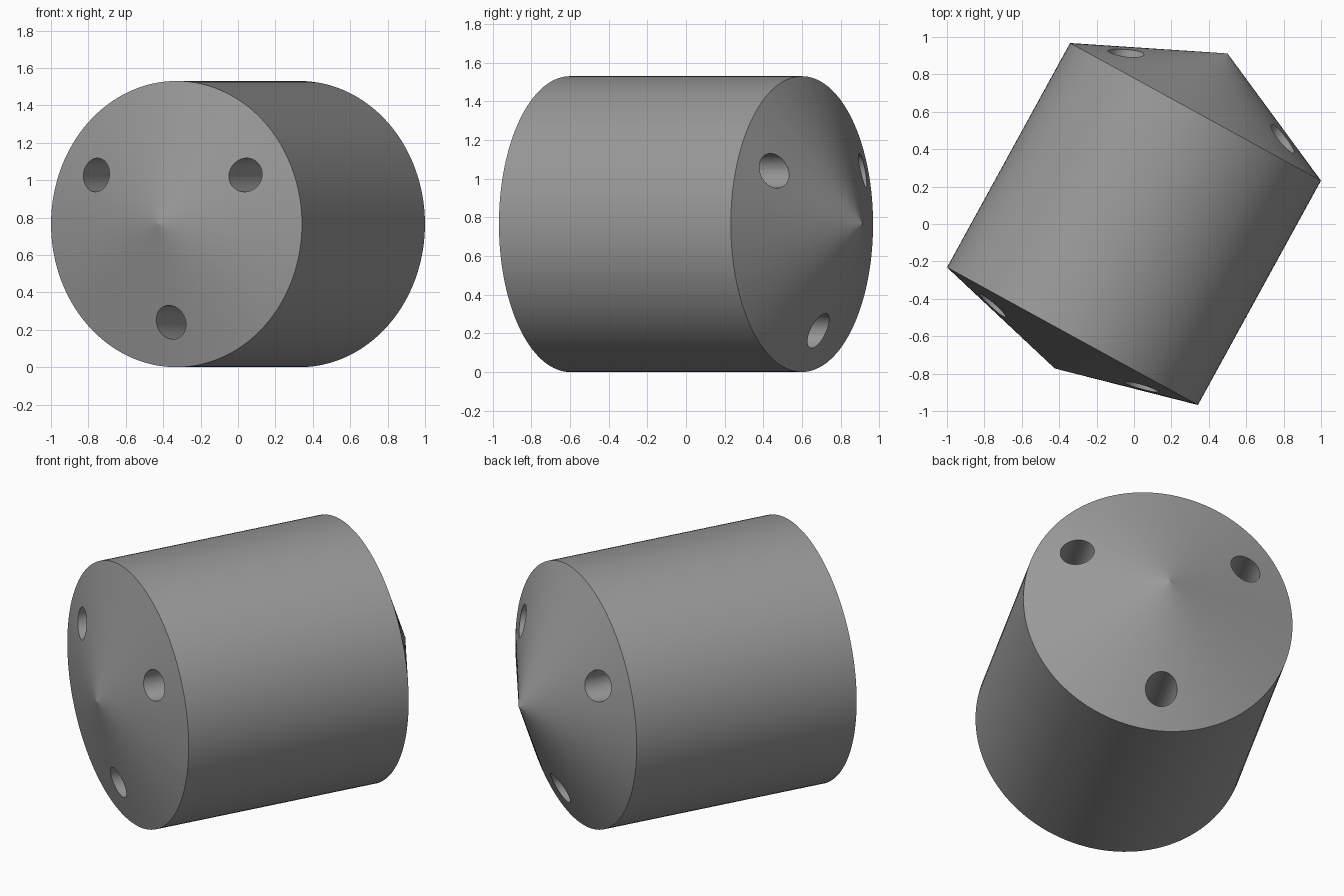
import bpy, math
from mathutils import Vector, Matrix

if "Cube" in bpy.data.objects:
    bpy.data.objects.remove(bpy.data.objects["Cube"])

R, HALF = 0.765, 0.684            # drum radius and half length
FRONT_TIP, BACK_TIP = 0.197, 0.356  # cone heights
SEG = 128
# local z runs along the drum axis, local y is world up, drum lies turned about the vertical
axis = Vector((0.481, 0.877, 0)).normalized()
up = Vector((0, 0, 1))
side = up.cross(axis)
frame = Matrix((side, up, axis)).transposed().to_4x4()
frame.translation = (0, 0, R)

grey = bpy.data.materials.new("mid grey")
grey.diffuse_color = (0.32, 0.32, 0.32, 1)
grey.use_nodes = True
grey.node_tree.nodes["Principled BSDF"].inputs["Base Color"].default_value = grey.diffuse_color


def lathe(name, profile, mat=Matrix(), seg=SEG):
    """Revolve (radius, z) points between two tips."""
    verts = [(0, 0, profile[0][1])]
    rings = profile[1:-1]
    for r, z in rings:
        verts += [(r * math.cos(2 * math.pi * i / seg), r * math.sin(2 * math.pi * i / seg), z)
                  for i in range(seg)]
    verts.append((0, 0, profile[-1][1]))
    faces = []
    last = len(verts) - 1
    top = 1 + seg * (len(rings) - 1)
    for i in range(seg):
        j = (i + 1) % seg
        faces.append((0, 1 + j, 1 + i))
        faces.append((last, top + i, top + j))
        for k in range(len(rings) - 1):
            a, b = 1 + k * seg, 1 + (k + 1) * seg
            faces.append((a + i, a + j, b + j, b + i))
    me = bpy.data.meshes.new(name)
    me.from_pydata([mat @ Vector(v) for v in verts], [], faces)
    me.materials.append(grey)
    ob = bpy.data.objects.new(name, me)
    bpy.context.collection.objects.link(ob)
    return ob


# drum with a shallow cone at the front and a steeper one at the back
drum = lathe("drum", [(0, -HALF - FRONT_TIP), (R, -HALF), (R, HALF), (0, HALF + BACK_TIP)])
drum.matrix_world = frame

# three bores running lengthwise, spreading slightly toward the back
for n in range(3):
    a = math.radians(-90 + 120 * n)
    d = Vector((math.cos(a), math.sin(a), 0))
    p0 = d * 0.525 + Vector((0, 0, -0.745))
    p1 = d * 0.552 + Vector((0, 0, 0.783))
    direction = (p1 - p0).normalized()
    place = Matrix.Translation((p0 + p1) / 2) @ direction.to_track_quat('Z', 'Y').to_matrix().to_4x4()
    cutter = lathe("bore_cutter", [(0, -1.2), (0.09, -1.2), (0.09, 1.2), (0, 1.2)], place, 48)
    cutter.matrix_world = frame
    cutter.hide_render = True
    cutter.hide_set(True)
    mod = drum.modifiers.new("bore", 'BOOLEAN')
    mod.operation = 'DIFFERENCE'
    mod.solver = 'EXACT'
    mod.object = cutter

# apply the cuts, then smooth the round walls and keep the rims crisp
bpy.context.view_layer.objects.active = drum
drum.select_set(True)
for m in list(drum.modifiers):
    bpy.ops.object.modifier_apply(modifier=m.name)
for ob in [o for o in bpy.data.objects if o.name.startswith("bore_cutter")]:
    bpy.data.objects.remove(ob)
bpy.ops.object.shade_smooth_by_angle(angle=math.radians(30))
# cone faces stay faceted so the tips read as sharp points
for p in drum.data.polygons:
    if abs(p.normal.z) > 0.3:
        p.use_smooth = False
